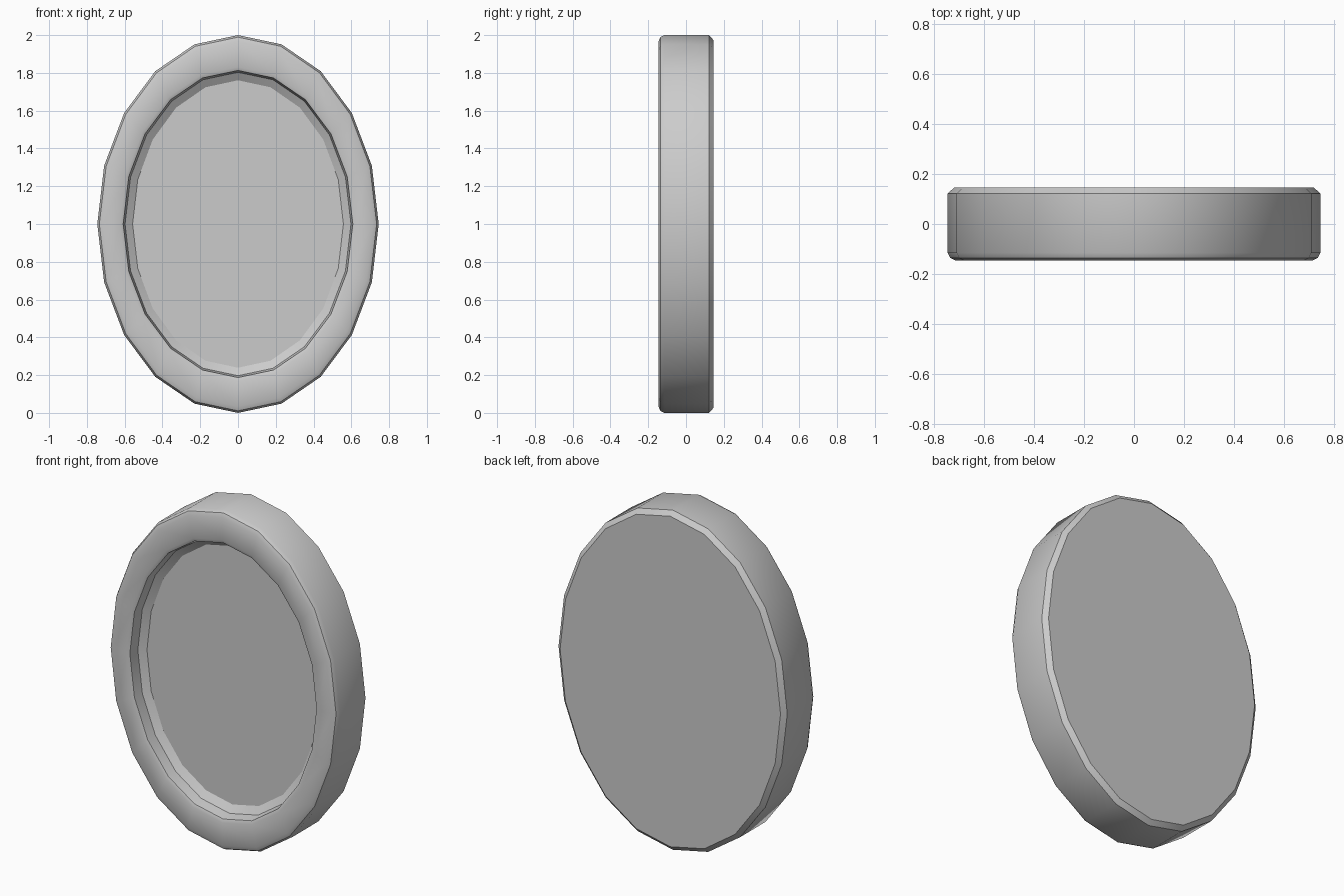
import bpy, bmesh
from math import sin, cos, radians, tau

if "Cube" in bpy.data.objects:
    bpy.data.objects.remove(bpy.data.objects["Cube"])

SIDES = 20

# Profile from back to recessed front panel: (half width, half height, y)
profile = [
    (0.718, 0.973, 0.146),    # back face edge
    (0.745, 1.000, 0.122),    # back chamfer
    (0.745, 1.000, -0.115),   # outer wall
    (0.734, 0.989, -0.136),   # front outer bevel
    (0.714, 0.966, -0.146),   # rim face
    (0.624, 0.832, -0.146),
    (0.608, 0.813, -0.138),   # rim inner bevel
    (0.598, 0.803, -0.078),   # recess wall
    (0.558, 0.761, -0.050),   # recess chamfer, panel edge
]


def ellipse_ring(bm, rx, rz, y):
    return [bm.verts.new((rx * sin(tau * i / SIDES), y, 1 + rz * cos(tau * i / SIDES)))
            for i in range(SIDES)]


# Oval plaque with raised rim
bm = bmesh.new()
rings = [ellipse_ring(bm, *p) for p in profile]
for a, b in zip(rings, rings[1:]):
    for i in range(SIDES):
        j = (i + 1) % SIDES
        bm.faces.new((a[i], a[j], b[j], b[i]))

# Flat back and recessed panel
bm.faces.new(rings[0])
bm.faces.new(rings[-1])
bmesh.ops.recalc_face_normals(bm, faces=bm.faces)

mesh = bpy.data.meshes.new("oval_frame")
bm.to_mesh(mesh)
bm.free()
frame = bpy.data.objects.new("oval_frame", mesh)
bpy.context.collection.objects.link(frame)
bpy.context.view_layer.objects.active = frame
frame.select_set(True)
bpy.ops.object.shade_smooth_by_angle(angle=radians(30))
